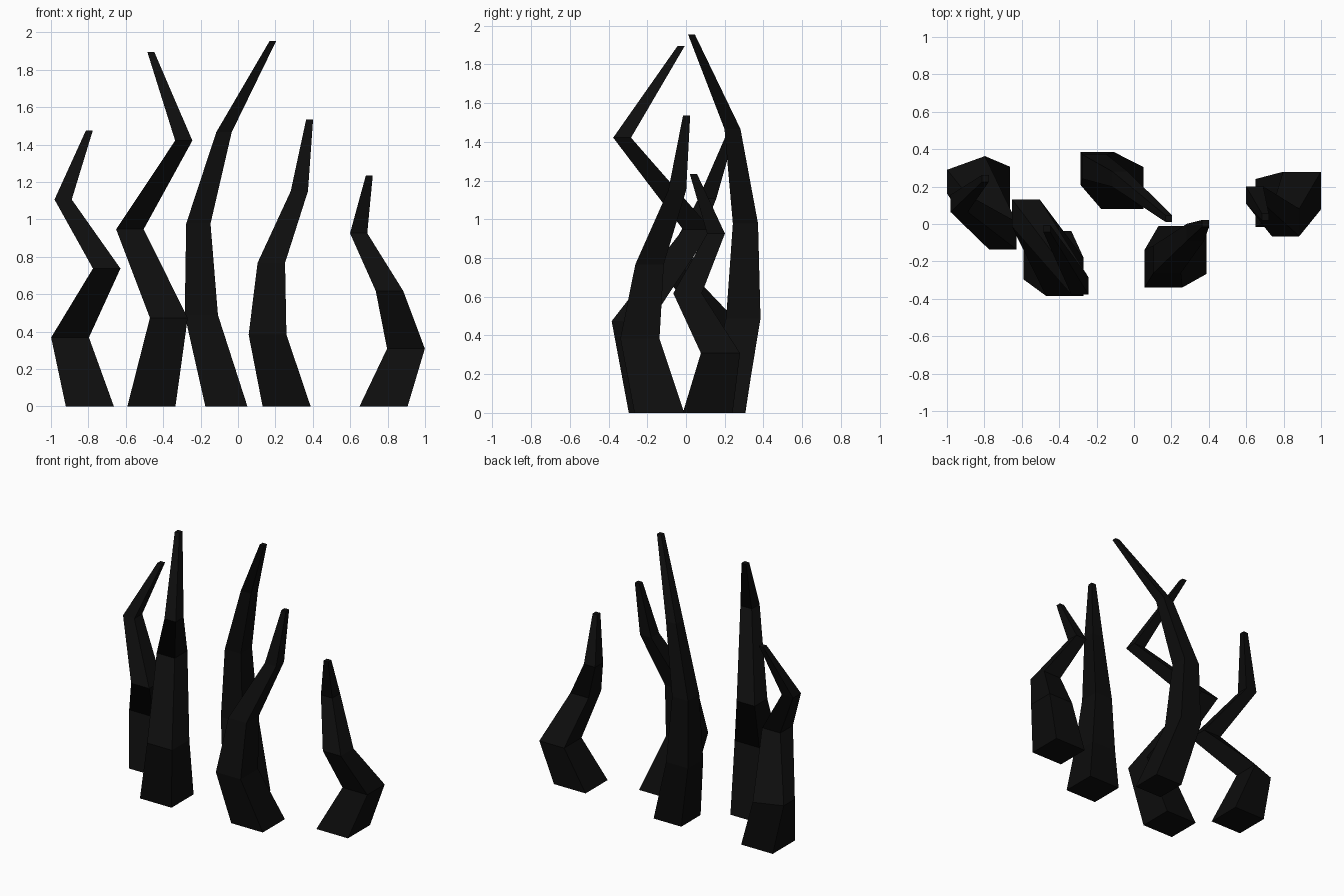
import bpy, bmesh

if "Cube" in bpy.data.objects:
    bpy.data.objects.remove(bpy.data.objects["Cube"])

black = bpy.data.materials.new("near_black")
black.diffuse_color = (0.004, 0.004, 0.004, 1)
black.use_nodes = True
black.node_tree.nodes["Principled BSDF"].inputs["Base Color"].default_value = black.diffuse_color


def spike(name, height, base_w, tip_w, path):
    """Crooked, tapering square column through evenly spaced ring centres."""
    bm = bmesh.new()
    rings = []
    n = len(path) - 1
    for i, (x, y) in enumerate(path):
        h = (base_w + (tip_w - base_w) * i / n) / 2
        rings.append([bm.verts.new((x + sx * h, y + sy * h, height * i / n))
                      for sx, sy in ((-1, -1), (1, -1), (1, 1), (-1, 1))])
    bm.faces.new(rings[0][::-1])
    bm.faces.new(rings[-1])
    for a, b in zip(rings, rings[1:]):
        for k in range(4):
            j = (k + 1) % 4
            bm.faces.new((a[k], a[j], b[j], b[k]))
    bmesh.ops.recalc_face_normals(bm, faces=bm.faces)
    me = bpy.data.meshes.new(name)
    bm.to_mesh(me)
    bm.free()
    me.materials.append(black)
    ob = bpy.data.objects.new(name, me)
    bpy.context.collection.objects.link(ob)
    return ob


# five crooked spikes, left to right
far_left = spike("spike_far_left", 1.475, 0.257, 0.037,
                 [(-.792, .178), (-.898, .262), (-.702, -.062), (-.935, .11), (-.795, .243)])
# blunted back-left corner on the first bend
far_left.data.vertices[7].co.y = 0.29

spike("spike_left", 1.895, 0.257, 0.037,
      [(-.463, -.167), (-.37, -.283), (-.578, .058), (-.29, -.33), (-.466, -.025)])
spike("spike_middle", 1.955, 0.225, 0.035,
      [(-.062, .192), (-.196, .296), (-.212, .307), (-.075, .24), (.187, .028)])
spike("spike_right", 1.535, 0.257, 0.037,
      [(.26, -.138), (.158, -.238), (.178, -.188), (.328, -.045), (.383, .003)])
spike("spike_far_right", 1.235, 0.257, 0.037,
      [(.778, .112), (.898, .178), (.81, .008), (.645, .155), (.702, .038)])
